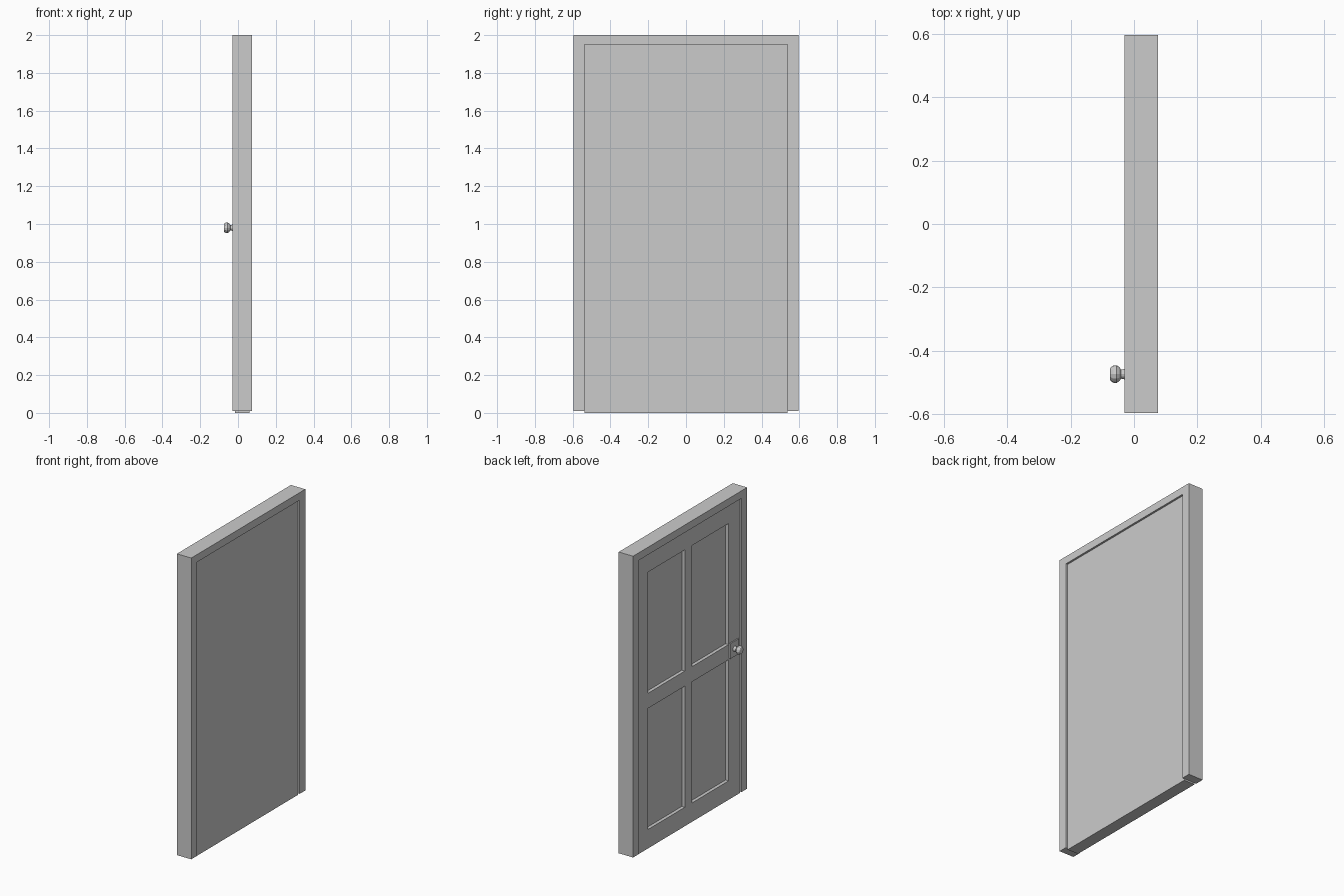
import bpy, bmesh, math
from mathutils import Matrix, Vector

if "Cube" in bpy.data.objects:
    bpy.data.objects.remove(bpy.data.objects["Cube"])


def finish(bm, name):
    bmesh.ops.recalc_face_normals(bm, faces=bm.faces)
    mesh = bpy.data.meshes.new(name)
    bm.to_mesh(mesh)
    bm.free()
    obj = bpy.data.objects.new(name, mesh)
    bpy.context.collection.objects.link(obj)
    return obj


def extrude_profile(name, outline, x0, x1):
    """Extrude a closed (y, z) outline along x."""
    bm = bmesh.new()
    face = bm.faces.new([bm.verts.new((x0, y, z)) for y, z in outline])
    new = bmesh.ops.extrude_face_region(bm, geom=[face], use_keep_orig=True)["geom"]
    bmesh.ops.translate(bm, vec=(x1 - x0, 0, 0),
                        verts=[g for g in new if isinstance(g, bmesh.types.BMVert)])
    return finish(bm, name)


def panelled_door(name, x0, x1, ys, zs, depth):
    """Slab whose x0 side has a grid with every odd cell sunk as a panel."""
    bm = bmesh.new()
    v = [[bm.verts.new((x0, y, z)) for z in zs] for y in ys]
    panels = []
    for i in range(len(ys) - 1):
        for j in range(len(zs) - 1):
            f = bm.faces.new((v[i][j], v[i][j + 1], v[i + 1][j + 1], v[i + 1][j]))
            if i % 2 and j % 2:
                panels.append(f)
    rim = [e for e in bm.edges if e.is_boundary]
    # sunk panels
    sunk = bmesh.ops.extrude_discrete_faces(bm, faces=panels)["faces"]
    bmesh.ops.translate(bm, vec=(depth, 0, 0), verts=list({w for f in sunk for w in f.verts}))
    # slab edges and flat back
    new = bmesh.ops.extrude_edge_only(bm, edges=rim)["geom"]
    bmesh.ops.translate(bm, vec=(x1 - x0, 0, 0),
                        verts=[g for g in new if isinstance(g, bmesh.types.BMVert)])
    bmesh.ops.contextual_create(bm, geom=[e for e in bm.edges if e.is_boundary])
    return finish(bm, name)


def lathe_x(name, profile, y, z, sides):
    """Spin an (x, radius) profile about an axis parallel to x."""
    bm = bmesh.new()
    pts = [bm.verts.new((x, y, z + r)) for x, r in profile]
    edges = [bm.edges.new(p) for p in zip(pts, pts[1:])]
    bmesh.ops.spin(bm, geom=pts + edges, cent=(0, y, z), axis=(1, 0, 0),
                   angle=math.tau, steps=sides)
    bmesh.ops.remove_doubles(bm, verts=bm.verts, dist=1e-5)
    return finish(bm, name)


# Door frame: two jambs and a head
W, IN, TOP, HEAD, LOW = 0.595, 0.537, 2.0, 1.95, 0.01
extrude_profile("door_frame", [(-W, LOW), (-W, TOP), (W, TOP), (W, LOW),
                               (IN, LOW), (IN, HEAD), (-IN, HEAD), (-IN, LOW)],
                -0.03, 0.075)

# Door leaf with four sunk panels on one side
panelled_door("door_leaf", -0.017, 0.062,
              [-IN, -0.42, -0.037, 0.037, 0.42, IN],
              [0.0, 0.125, 0.925, 1.025, 1.825, HEAD], 0.022)

# Handle plate
KY, KZ = -0.473, 0.98
extrude_profile("handle_plate", [(KY + a * 0.046, KZ + b * 0.05)
                                 for a, b in ((-1, -1), (-1, 1), (1, 1), (1, -1))],
                -0.025, -0.017)

# Door knob
lathe_x("door_knob", [(-0.024, 0.019), (-0.031, 0.016), (-0.041, 0.014), (-0.046, 0.022),
                      (-0.055, 0.028), (-0.065, 0.027), (-0.073, 0.022), (-0.075, 0.018),
                      (-0.075, 0)], KY, KZ, 12)
